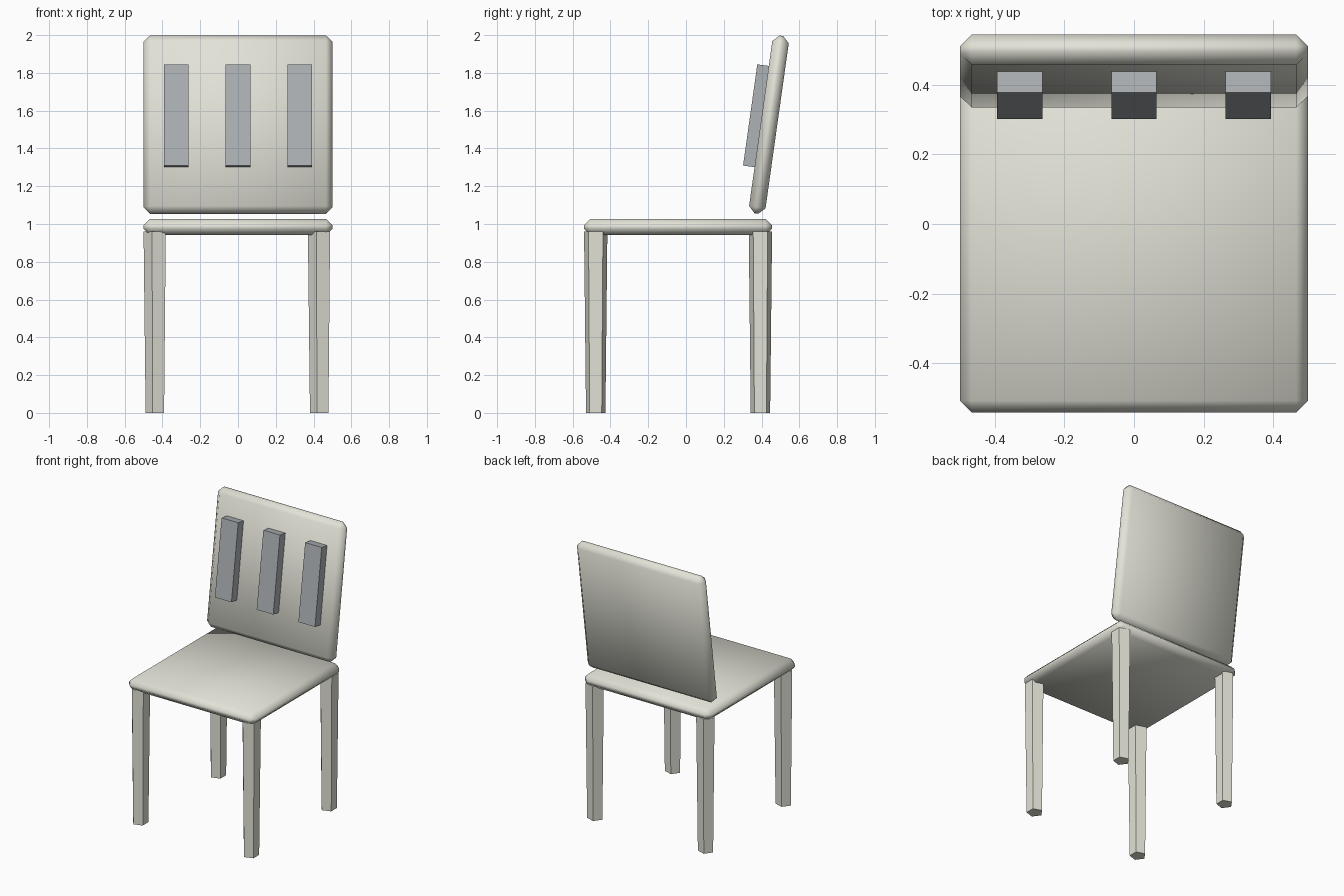
import bpy
import math
from mathutils import Matrix, Vector

if "Cube" in bpy.data.objects:
    bpy.data.objects.remove(bpy.data.objects["Cube"], do_unlink=True)


def make_material(name, rgb):
    mat = bpy.data.materials.new(name)
    mat.use_nodes = True
    colour = (*rgb, 1)
    mat.diffuse_color = colour
    mat.node_tree.nodes["Principled BSDF"].inputs["Base Color"].default_value = colour
    return mat


cream = make_material("warm cream", (0.76, 0.76, 0.68))
grey = make_material("cool grey", (0.42, 0.45, 0.47))
TILT = math.radians(-8)


def box(name, size, centre, mat, tilt=0, bevel=0):
    """Box, optionally leaning back and with soft chamfered edges."""
    bpy.ops.mesh.primitive_cube_add(size=1, location=centre, rotation=(tilt, 0, 0))
    obj = bpy.context.object
    obj.name = name
    obj.data.transform(Matrix.Diagonal((*size, 1)))
    obj.data.materials.append(mat)
    if bevel:
        mod = obj.modifiers.new("Soft edges", "BEVEL")
        mod.width = bevel
        mod.segments = 1
        bpy.ops.object.shade_smooth()
    return obj


# Cushioned seat and backrest
box("seat", (1.0, 0.996, 0.086), (0, -0.043, 0.984), cream, bevel=0.034)
box("backrest", (1.0, 0.088, 0.95), (0, 0.439, 1.526), cream, TILT, 0.034)

# Three slats on the backrest, sunk slightly into it
sink = Matrix.Rotation(TILT, 3, "X") @ Vector((0, 0.01, 0))
for side, x in (("right", -0.328), ("middle", 0), ("left", 0.328)):
    centre = Vector((x, 0.371, 1.573)) + sink
    box(side + "_slat", (0.13, 0.083, 0.541), centre, grey, TILT)

# Tapered five-sided legs, all turned the same way
for side, x in (("right", -0.435), ("left", 0.435)):
    for end, y in (("front", -0.478), ("back", 0.394)):
        bpy.ops.mesh.primitive_cone_add(
            vertices=5, radius1=0.054, radius2=0.065, depth=0.96,
            location=(x, y, 0.48), rotation=(0, 0, math.radians(90)))
        leg = bpy.context.object
        leg.name = f"{end}_{side}_leg"
        leg.data.materials.append(cream)
